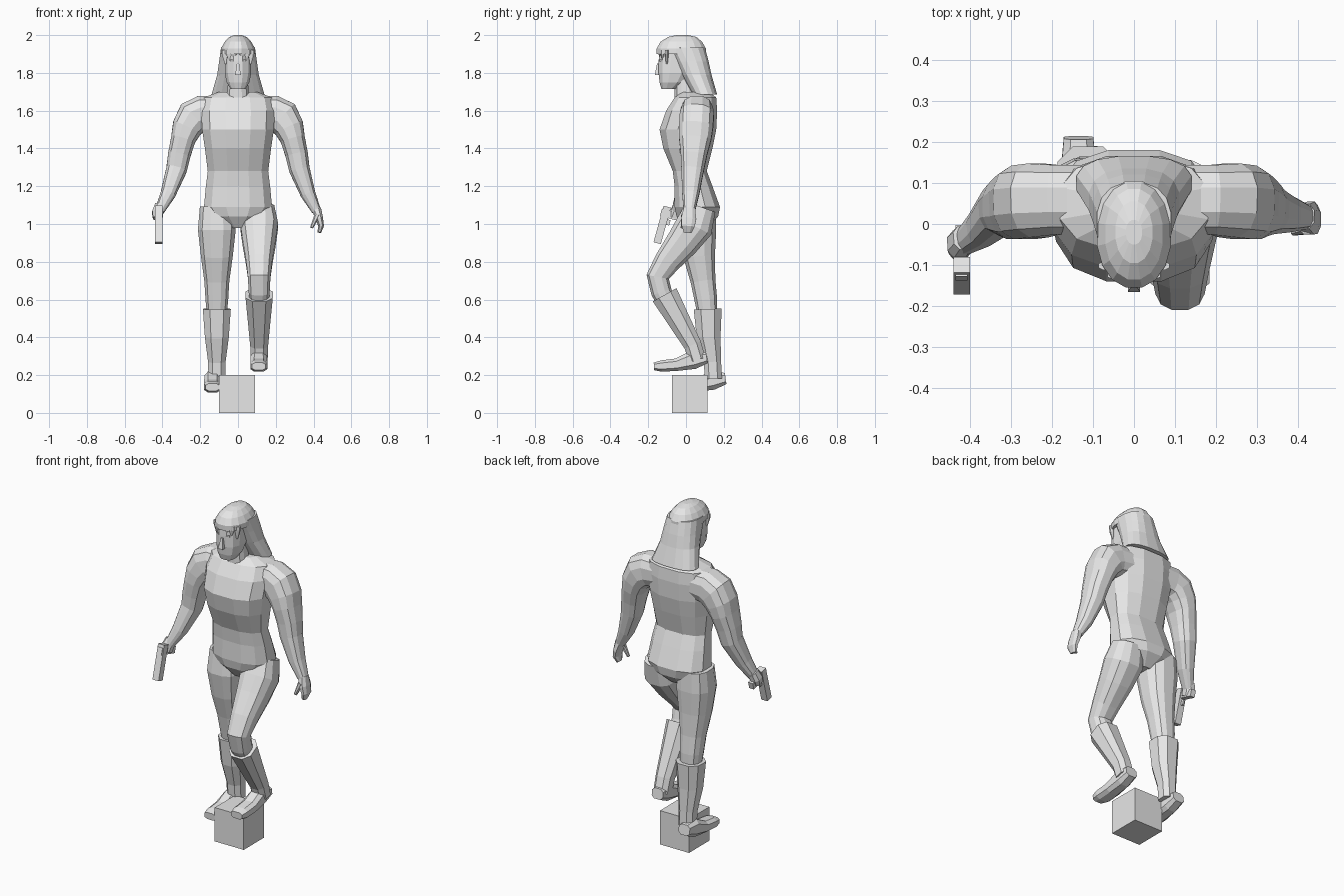
import bpy
import bmesh
import math
from mathutils import Vector

cube = bpy.data.objects.get("Cube")
if cube:
    bpy.data.objects.remove(cube, do_unlink=True)

# One plain clay colour for everything
GREY = (0.8, 0.8, 0.8, 1)
clay = bpy.data.materials.new("light_grey")
clay.use_nodes = True
clay.diffuse_color = GREY
clay.node_tree.nodes["Principled BSDF"].inputs["Base Color"].default_value = GREY

SIDEWAYS = Vector((1, 0, 0))
DEPTH = Vector((0, 1, 0))


def finish(name, bm):
    """Turn a bmesh into a flat-shaded object."""
    bmesh.ops.recalc_face_normals(bm, faces=bm.faces)
    mesh = bpy.data.meshes.new(name)
    bm.to_mesh(mesh)
    bm.free()
    mesh.materials.append(clay)
    obj = bpy.data.objects.new(name, mesh)
    bpy.context.collection.objects.link(obj)
    return obj


def soft_power(value, power):
    return math.copysign(abs(value) ** power, value)


def loft(name, rings, reference=None, sides=12, power=0.8):
    """Skin rings of (x, y, z, half width, half depth); a round ring needs one radius.
    Rings lie flat, or square to the path when a reference axis is given."""
    bm = bmesh.new()
    centres = [Vector(ring[:3]) for ring in rings]
    fit = math.cos(math.pi / sides) ** -power
    loops = []
    for i, ring in enumerate(rings):
        width, depth = ring[3], ring[-1]
        across, along = SIDEWAYS, DEPTH
        if reference is not None:
            tangent = centres[min(i + 1, len(rings) - 1)] - centres[max(i - 1, 0)]
            tangent.normalize()
            if reference is SIDEWAYS:
                along = tangent.cross(SIDEWAYS).normalized()
                across = along.cross(tangent)
            else:
                across = DEPTH.cross(tangent).normalized()
                along = tangent.cross(across)
        loop = []
        for k in range(sides):
            angle = math.tau * (k + 0.5) / sides
            u = soft_power(math.cos(angle), power) * width * fit
            v = soft_power(math.sin(angle), power) * depth * fit
            loop.append(bm.verts.new(centres[i] + across * u + along * v))
        loops.append(loop)
    for low, high in zip(loops, loops[1:]):
        for k in range(sides):
            n = (k + 1) % sides
            bm.faces.new((low[k], low[n], high[n], high[k]))
    bm.faces.new(loops[0])
    bm.faces.new(loops[-1])
    return finish(name, bm)


def column(name, rings, **style):
    """Loft on the centre line from rings of (y, z, half width, half depth)."""
    return loft(name, [(0, *ring) for ring in rings], **style)


def block(name, centre, size, pitch=0.0, taper=1.0):
    """Box with an optional pitch about x and a tapered top."""
    bm = bmesh.new()
    bmesh.ops.create_cube(bm, size=1)
    for vert in bm.verts:
        if vert.co.z > 0:
            vert.co.x *= taper
            vert.co.y *= taper
        vert.co = Vector([c * s for c, s in zip(vert.co, size)])
    obj = finish(name, bm)
    obj.location = centre
    obj.rotation_euler.x = pitch
    return obj


# Torso and neck
column("torso", [
    (.05, .98, .05, .06), (.06, 1.04, .14, .11), (.06, 1.09, .18, .12),
    (.04, 1.2, .17, .1), (.02, 1.28, .16, .09), (.01, 1.4, .175, .13),
    (.01, 1.5, .19, .15), (.03, 1.6, .195, .135), (.05, 1.67, .18, .11),
    (.05, 1.7, .1, .07)])
column("neck", [(0, 1.66, .06), (-.01, 1.79, .05)])

# Head and face
column("head", [
    (-.09, 1.715, .04), (-.07, 1.75, .06, .07), (-.055, 1.8, .07, .09),
    (-.045, 1.86, .07, .1), (-.04, 1.93, .07, .1)])
block("nose", (0, -.145, 1.82), (.03, .04, .06), taper=.4)
block("upper_lip", (0, -.13, 1.775), (.05, .02, .01))
block("lower_lip", (0, -.13, 1.76), (.04, .02, .01))

# Hair: cap, hanging back and pointed fringe
column("hair_cap", [
    (-.025, 1.9, .09, .13), (-.025, 1.93, .09, .13), (-.025, 1.965, .07, .11),
    (-.02, 1.99, .045, .075), (-.02, 2, .02, .03)], sides=16, power=.95)
column("hair_back", [
    (0, 1.935, .09, .1), (.03, 1.86, .1, .09), (.055, 1.79, .11, .08),
    (.1, 1.685, .14, .065)], sides=16)

for side, label in ((-1, "right"), (1, "left")):
    block(label + "_brow", (side * .026, -.13, 1.865), (.03, .02, .01))
    for step in (1, 2, 3):
        x = side * step * .022
        front = -.02 - .12 * math.sqrt(1 - (x / .09) ** 2)
        loft(label + "_fringe_lock", [
            (x, front, 1.92, .02, .01), (x, front, 1.9, .02, .01),
            (x, front, 1.9 - step * .018, .004)], sides=8)


# Arms sway back at the shoulder; the right forearm swings forward
def arm(label, side, swing, hand):
    def place(rings):
        return [(side * x, .06 - .08 * (1.6 - z) - swing * max(0, 1.28 - z), z, *radii)
                for x, z, *radii in rings]

    loft(label + "_arm", place([
        (.12, 1.59, .085), (.19, 1.585, .095, .085), (.235, 1.565, .095, .09),
        (.27, 1.51, .08, .09), (.29, 1.45, .065, .085), (.31, 1.37, .06, .07),
        (.325, 1.29, .055, .06), (.37, 1.16, .04, .045), (.415, 1.07, .025, .03)]), DEPTH)
    loft(label + "_hand", place(hand), DEPTH, sides=8)


arm("left", 1, 0, [(.415, 1.08, .025, .03), (.43, 1.03, .02, .04),
                   (.44, .99, .015, .035), (.43, .955, .01, .02)])
arm("right", -1, .3, [(.415, 1.1, .025, .03), (.425, 1.06, .03, .035),
                      (.425, 1.03, .025, .03)])
loft("left_thumb", [(.42, -.01, 1.05, .015), (.39, -.02, .98, .008)], DEPTH, sides=8)

# Pistol in the right fist
TILT = -.27
block("pistol_barrel", (-.42, -.126, .995), (.04, .04, .2), TILT)
block("pistol_grip", (-.42, -.07, 1.045), (.03, .13, .04), TILT)
block("trigger_guard", (-.42, -.1, 1.01), (.01, .03, .03), TILT)


# Legs with boots, from (y, z, radius) stations, and a foot placed by its heel
def leg(label, side, skin, boot, heel):
    for part, path, sides in (("_leg", skin, 12), ("_boot", boot, 8)):
        loft(label + part, [(side * .112, *station) for station in path], SIDEWAYS, sides)
    x, y, z = heel
    shape = ((.02, 0, .036, .03), (-.05, -.01, .042, .05), (-.14, -.037, .045, .033),
             (-.22, -.044, .045, .03), (-.26, -.046, .036, .02))
    loft(label + "_foot", [(x, y + dy, z + dz, w, h) for dy, dz, w, h in shape],
         SIDEWAYS, sides=8, power=.7)


leg("left", 1,
    [(.08, 1.09, .08), (.045, .99, .1), (-.02, .9, .087), (-.1, .8, .07),
     (-.15, .72, .06), (-.13, .64, .055), (-.1, .58, .05)],
    [(-.113, .625, .072), (-.043, .5, .06), (.035, .36, .047), (.06, .28, .045)],
    (.11, .09, .292))
leg("right", -1,
    [(.065, 1.09, .09), (.06, .97, .1), (.07, .83, .084), (.09, .7, .066),
     (.105, .6, .06), (.115, .5, .05)],
    [(.115, .55, .074), (.12, .4, .063), (.14, .27, .046), (.145, .18, .045)],
    (-.135, .19, .182))

# Stand block
block("stand_block", (-.005, .02, .1), (.19, .19, .2))
